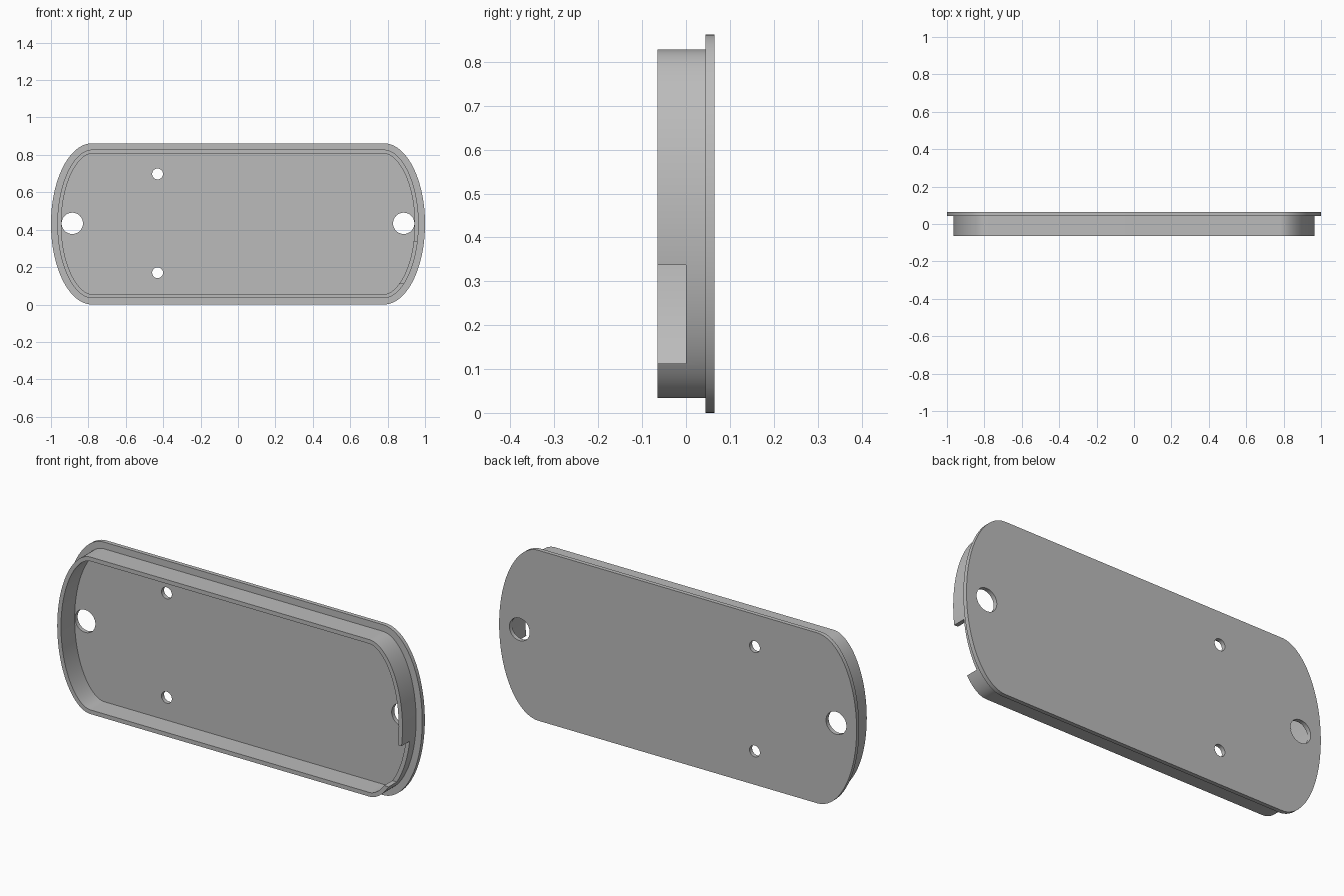
import bpy, bmesh
from math import cos, sin, pi, hypot, radians

cube = bpy.data.objects.get("Cube")
if cube:
    bpy.data.objects.remove(cube, do_unlink=True)

HALF_H = 0.431      # half height of the plate
END = 0.22          # depth of each elliptical end
STRAIGHT = 1 - END  # half length of the straight edges
FRONT, SEAM, BACK = -0.065, 0.044, 0.065

grey = bpy.data.materials.new("plain grey")
grey.use_nodes = True
grey.diffuse_color = (0.5, 0.5, 0.5, 1)
grey.node_tree.nodes["Principled BSDF"].inputs["Base Color"].default_value = (0.5, 0.5, 0.5, 1)


def outline(inset, steps=48):
    """Slot shape with elliptical ends, moved inwards by inset."""
    points = []
    for side in (1, -1):
        for i in range(steps + 1):
            t = pi * (i / steps - 0.5)
            nx, nz = cos(t) / END, sin(t) / HALF_H
            k = inset / hypot(nx, nz)
            x = STRAIGHT + END * cos(t) - nx * k
            z = HALF_H * sin(t) - nz * k
            points.append((side * x, HALF_H + side * z))
    return points


def circle(x, z, r, steps=48):
    return [(x + r * cos(2 * pi * i / steps), z + r * sin(2 * pi * i / steps))
            for i in range(steps)]


def extruded(name, loops, y0, y1):
    """Filled profile in the xz plane, with inner loops as holes, from y0 to y1."""
    curve = bpy.data.curves.new(name, "CURVE")
    curve.dimensions = "2D"
    curve.fill_mode = "BOTH"
    curve.extrude = (y1 - y0) / 2
    for loop in loops:
        spline = curve.splines.new("POLY")
        spline.points.add(len(loop) - 1)
        for point, (x, z) in zip(spline.points, loop):
            point.co = (x, z, 0, 1)
        spline.use_cyclic_u = True
    source = bpy.data.objects.new(name + "_profile", curve)
    bpy.context.collection.objects.link(source)
    bpy.context.view_layer.update()
    mesh = bpy.data.meshes.new_from_object(
        source.evaluated_get(bpy.context.evaluated_depsgraph_get()))
    bpy.data.objects.remove(source, do_unlink=True)

    bm = bmesh.new()
    bm.from_mesh(mesh)
    bmesh.ops.remove_doubles(bm, verts=bm.verts, dist=1e-5)
    for v in bm.verts:
        x, z, depth = v.co
        v.co = (x, (y0 + y1) / 2 - depth, z)
    bmesh.ops.recalc_face_normals(bm, faces=bm.faces)
    bm.to_mesh(mesh)
    bm.free()
    mesh.name = name
    mesh.materials.clear()
    mesh.materials.append(grey)
    obj = bpy.data.objects.new(name, mesh)
    bpy.context.collection.objects.link(obj)
    return obj


# Back plate with two large end holes and two small holes
holes = [circle(x, HALF_H + 0.003, 0.057) for x in (-0.886, 0.886)]
holes += [circle(-0.43, HALF_H + 0.003 + dz, 0.029) for dz in (-0.264, 0.264)]
plate = extruded("back_plate", [outline(0)] + holes, SEAM, BACK)

# Raised rim wall
rim = extruded("rim_wall", [outline(0.034), outline(0.055)], FRONT, SEAM)

# Notch cut in the left end of the rim
notch = extruded("notch_cutter",
                 [[(0.8, 0.112), (1.1, 0.112), (1.1, 0.337), (0.8, 0.337)]],
                 FRONT - 0.1, 0)
cut = rim.modifiers.new("notch", "BOOLEAN")
cut.operation = "DIFFERENCE"
cut.solver = "EXACT"
cut.object = notch
bpy.context.view_layer.update()
rim.data = bpy.data.meshes.new_from_object(
    rim.evaluated_get(bpy.context.evaluated_depsgraph_get()))
rim.modifiers.clear()
bpy.data.objects.remove(notch, do_unlink=True)

# Smooth curves, sharp edges
bpy.ops.object.select_all(action="DESELECT")
for obj in (plate, rim):
    obj.select_set(True)
bpy.context.view_layer.objects.active = plate
bpy.ops.object.shade_smooth_by_angle(angle=radians(30))
